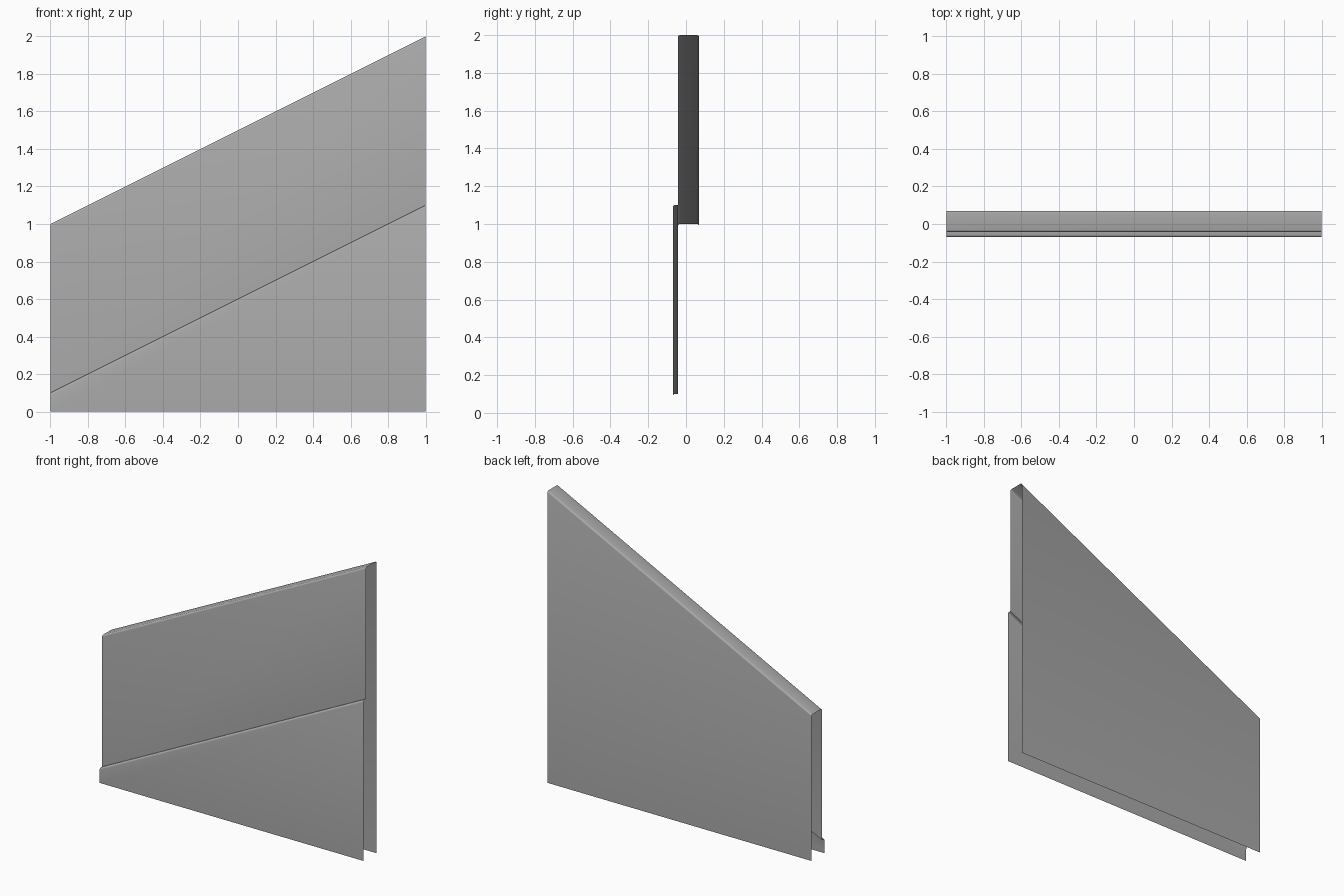
import bpy, bmesh, math

cube = bpy.data.objects.get("Cube")
if cube:
    bpy.data.objects.remove(cube, do_unlink=True)

BACK, FRONT, SKIRT_FRONT = 0.07, -0.043, -0.07
SKIRT_DROP = 0.9      # skirt rim below the wall's top edge
BEVEL = 0.012
STEPS = 3

grey = bpy.data.materials.new("plain_grey")
grey.use_nodes = True
colour = (0.4, 0.4, 0.4, 1)
grey.diffuse_color = colour
grey.node_tree.nodes["Principled BSDF"].inputs["Base Color"].default_value = colour


def top_edge(x):
    """Height of the sloping top of the wall."""
    return 1.5 + 0.5 * x


def rounded_corner(y, drop, inward):
    """Points from the vertical face up on to the sloping rim."""
    points = []
    for i in range(STEPS + 1):
        a = math.pi / 2 * i / STEPS
        points.append((y + inward * BEVEL * (1 - math.cos(a)),
                       drop + BEVEL * (1 - math.sin(a))))
    return points


def sloped_sheet(name, profile):
    """Sweep (y, drop) points along the slope; a drop of None is the floor."""
    bm = bmesh.new()
    rows = []
    for x in (-1, 1):
        rows.append([bm.verts.new((x, y, 0 if d is None else top_edge(x) - d))
                     for y, d in profile])
    low, high = rows
    for i in range(len(profile) - 1):
        bm.faces.new((low[i], low[i + 1], high[i + 1], high[i]))
    mesh = bpy.data.meshes.new(name)
    bm.to_mesh(mesh)
    bm.free()
    mesh.materials.append(grey)
    obj = bpy.data.objects.new(name, mesh)
    bpy.context.collection.objects.link(obj)
    bpy.ops.object.select_all(action='DESELECT')
    obj.select_set(True)
    bpy.context.view_layer.objects.active = obj
    bpy.ops.object.shade_smooth_by_angle(angle=math.radians(40))
    return obj


# Wall shell: front above the skirt, rounded sloping top, full back; open ends
front_corner = rounded_corner(FRONT, 0, 1)
back_corner = rounded_corner(BACK, 0, -1)
sloped_sheet("wall", [(FRONT, SKIRT_DROP)] + front_corner
             + back_corner[::-1] + [(BACK, None)])

# Skirt board: plain front with a rounded rim meeting the wall
sloped_sheet("skirt_board", [(SKIRT_FRONT, None)]
             + rounded_corner(SKIRT_FRONT, SKIRT_DROP, 1)
             + [(FRONT, SKIRT_DROP)])
